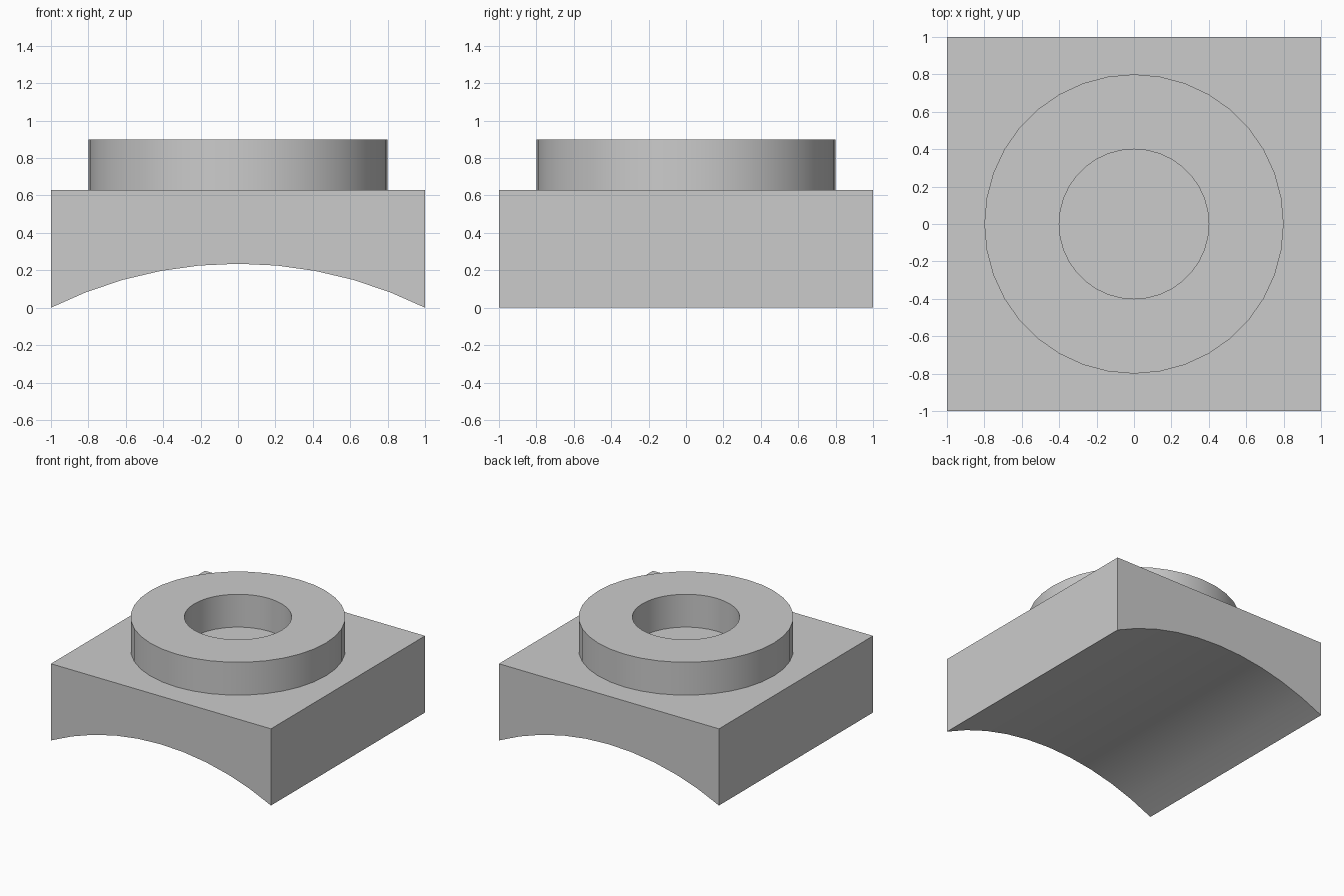
import bpy, bmesh, math

if "Cube" in bpy.data.objects:
    bpy.data.objects.remove(bpy.data.objects["Cube"])

DECK = 0.63   # top of the saddle block
TOP = 0.90    # top of the collar


def finish(bm, name):
    bmesh.ops.recalc_face_normals(bm, faces=bm.faces)
    mesh = bpy.data.meshes.new(name)
    bm.to_mesh(mesh)
    bm.free()
    obj = bpy.data.objects.new(name, mesh)
    bpy.context.collection.objects.link(obj)
    bpy.ops.object.select_all(action='DESELECT')
    obj.select_set(True)
    bpy.context.view_layer.objects.active = obj
    bpy.ops.object.shade_smooth_by_angle(angle=math.radians(30))
    return obj


# Saddle block: square block with an arched underside, extruded along y
rise = 0.235
radius = (1 + rise ** 2) / (2 * rise)
half = math.asin(1 / radius)
steps = 10
profile = [(-1, DECK), (1, DECK)]
for i in range(steps + 1):
    a = half - 2 * half * i / steps
    profile.append((radius * math.sin(a), rise - radius + radius * math.cos(a)))

bm = bmesh.new()
face = bm.faces.new([bm.verts.new((x, -1, z)) for x, z in profile])
ext = bmesh.ops.extrude_face_region(bm, geom=[face], use_keep_orig=True)
moved = [g for g in ext["geom"] if isinstance(g, bmesh.types.BMVert)]
bmesh.ops.translate(bm, verts=moved, vec=(0, 2, 0))
finish(bm, "saddle_block")

# Collar: rectangular section spun into a ring, the block closes its bottom
bm = bmesh.new()
section = [(0.4, DECK), (0.4, TOP), (0.8, TOP), (0.8, DECK)]
verts = [bm.verts.new((x, 0, z)) for x, z in section]
edges = [bm.edges.new(pair) for pair in zip(verts, verts[1:])]
bmesh.ops.spin(bm, geom=verts + edges, cent=(0, 0, 0), axis=(0, 0, 1),
               angle=math.tau, steps=36, use_merge=True)
bmesh.ops.remove_doubles(bm, verts=bm.verts, dist=1e-4)
finish(bm, "collar")
